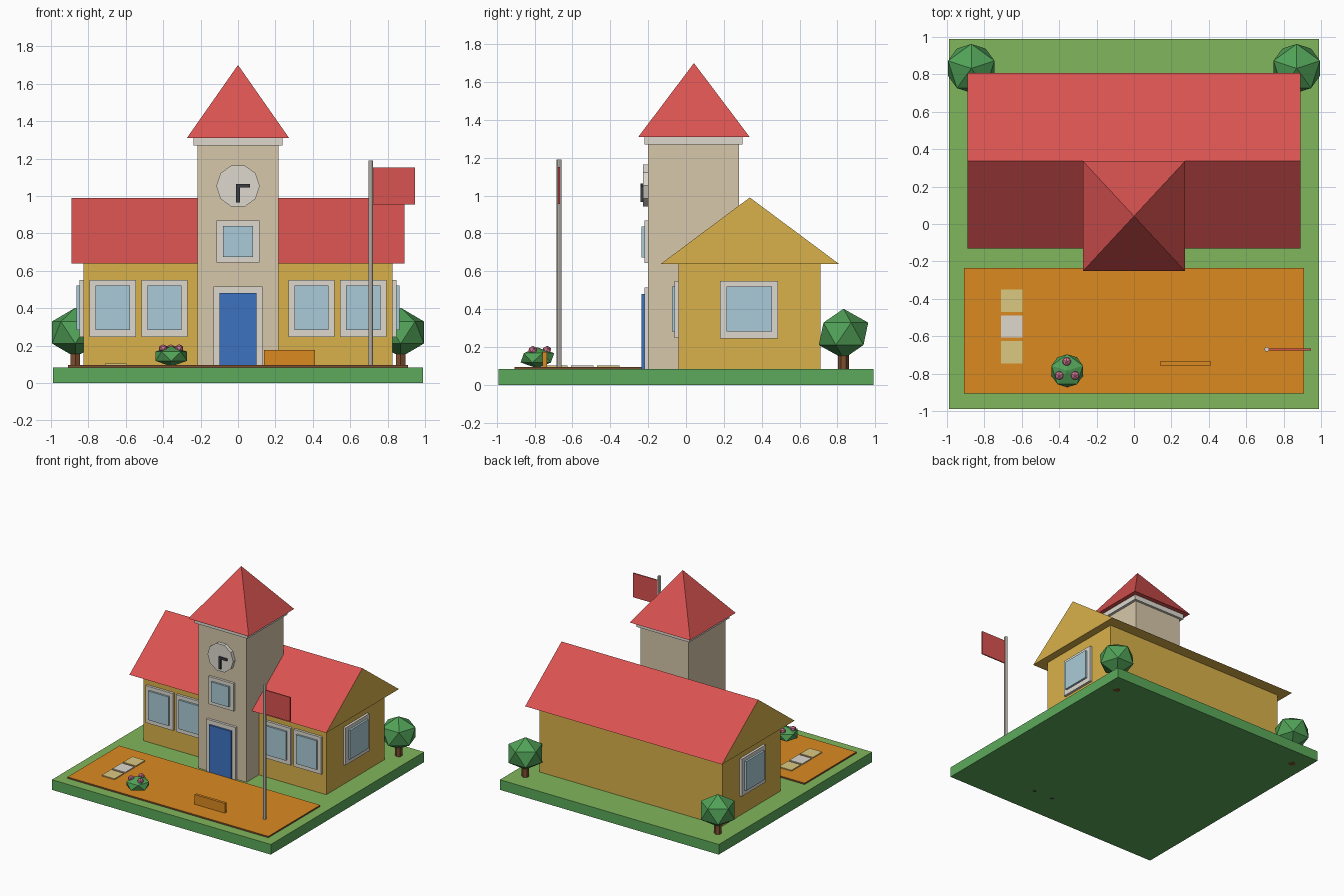
import bpy, bmesh, math
from mathutils import Matrix, Vector

if "Cube" in bpy.data.objects:
    bpy.data.objects.remove(bpy.data.objects["Cube"])


def mat(name, r, g, b):
    m = bpy.data.materials.new(name)
    m.diffuse_color = [(c / 255) ** 2.2 for c in (r, g, b)] + [1]
    m.use_nodes = True
    m.node_tree.nodes["Principled BSDF"].inputs["Base Color"].default_value = m.diffuse_color
    return m


LAWN = mat("lawn", 128, 180, 92)
GREEN = mat("green", 92, 168, 92)
LEAF = mat("leaf", 82, 160, 88)
ORANGE = mat("orange", 218, 136, 38)
BROWN = mat("brown", 125, 80, 50)
YELLOW = mat("yellow", 216, 176, 76)
BEIGE = mat("beige", 214, 198, 168)
RED = mat("red", 216, 84, 82)
WHITE = mat("white", 220, 216, 206)
SAND = mat("sand", 218, 200, 128)
GLASS = mat("glass", 168, 202, 214)
BLUE = mat("blue", 64, 114, 192)
DARK = mat("dark", 60, 62, 66)
PINK = mat("pink", 214, 120, 150)


def finish(name, bm, m, top=None):
    """Turn a bmesh into an object; upward faces can get a second material."""
    bmesh.ops.recalc_face_normals(bm, faces=bm.faces)
    me = bpy.data.meshes.new(name)
    me.materials.append(m)
    if top:
        me.materials.append(top)
        bm.normal_update()
        for f in bm.faces:
            f.material_index = int(f.normal.z > 0.3)
    bm.to_mesh(me)
    bm.free()
    ob = bpy.data.objects.new(name, me)
    bpy.context.collection.objects.link(ob)
    return ob


def box(name, x, y, z, m, top=None):
    bm = bmesh.new()
    bmesh.ops.create_cube(bm, size=1)
    for v in bm.verts:
        v.co = Vector([(r[0] + r[1]) / 2 + c * (r[1] - r[0]) for r, c in zip((x, y, z), v.co)])
    return finish(name, bm, m, top)


def ico(name, loc, r, rz, m):
    bm = bmesh.new()
    bmesh.ops.create_icosphere(bm, subdivisions=1, radius=1)
    bmesh.ops.transform(bm, verts=bm.verts, matrix=Matrix.Translation(loc)
                        @ Matrix.Diagonal((r, r, rz, 1)) @ Matrix.Rotation(math.pi / 2, 4, 'Z'))
    return finish(name, bm, m)


def cylinder(name, loc, r, depth, sides, m, rot=Matrix.Identity(4)):
    bm = bmesh.new()
    bmesh.ops.create_cone(bm, cap_ends=True, segments=sides, radius1=r, radius2=r, depth=depth,
                          matrix=Matrix.Translation(loc) @ rot)
    return finish(name, bm, m)


def prism(name, profile, x0, x1, m, top):
    """Extrude a (y, z) profile along x."""
    bm = bmesh.new()
    f = bm.faces.new([bm.verts.new((x0, y, z)) for y, z in profile])
    ext = bmesh.ops.extrude_face_region(bm, geom=[f])["geom"]
    bmesh.ops.translate(bm, vec=(x1 - x0, 0, 0),
                        verts=[e for e in ext if isinstance(e, bmesh.types.BMVert)])
    return finish(name, bm, m, top)


def front_panel(name, cx, wall, frame, pane, fz, pz, m=GLASS):
    """Framed window or door on a front wall; frame and pane are half widths."""
    box(name + "_frame", (cx - frame, cx + frame), (wall - 0.02, wall + 0.02), fz, WHITE)
    box(name + "_pane", (cx - pane, cx + pane), (wall - 0.035, wall + 0.01), pz, m)


# Ground and paved yard
box("ground", (-0.99, 0.99), (-0.99, 0.99), (0, 0.083), GREEN, LAWN)
box("yard", (-0.908, 0.908), (-0.905, -0.235), (0.07, 0.095), BROWN, ORANGE)
for i, m in enumerate((SAND, WHITE, SAND)):
    y = -0.41 - 0.138 * i
    box(f"hopscotch_tile_{i + 1}", (-0.71, -0.595), (y - 0.06, y + 0.06), (0.085, 0.103), m)

# Main building with gable roof
box("main_walls", (-0.827, 0.827), (-0.04, 0.71), (0.07, 0.645), YELLOW)
prism("gable_roof", [(-0.132, 0.64), (0.807, 0.64), (0.337, 0.99)], -0.89, 0.89, YELLOW, RED)

# Windows on the front and both ends
for s, side in ((-1, "left"), (1, "right")):
    for i, cx in enumerate((0.393, 0.67)):
        front_panel(f"{side}_window_{i + 1}", s * cx, -0.04, 0.124, 0.092,
                    (0.247, 0.55), (0.283, 0.52))
    box(f"{side}_end_window_frame", sorted((s * 0.81, s * 0.847)), (0.18, 0.487), (0.245, 0.55), WHITE)
    box(f"{side}_end_window_pane", sorted((s * 0.81, s * 0.863)), (0.215, 0.453), (0.283, 0.52), GLASS)

# Clock tower with cornice and pyramid roof
box("tower", (-0.217, 0.217), (-0.2, 0.28), (0.07, 1.275), BEIGE)
box("tower_cornice", (-0.239, 0.239), (-0.219, 0.299), (1.27, 1.312), WHITE)
spire = bmesh.new()
bmesh.ops.create_cone(spire, cap_ends=True, segments=4, radius1=math.sqrt(2), radius2=0, depth=1,
                      matrix=Matrix.Translation((0, 0.042, 1.505))
                      @ Matrix.Diagonal((0.273, 0.294, 0.39, 1))
                      @ Matrix.Rotation(math.pi / 4, 4, 'Z'))
bmesh.ops.remove_doubles(spire, verts=spire.verts, dist=1e-4)
finish("tower_roof", spire, RED)
front_panel("tower_window", 0, -0.2, 0.115, 0.08, (0.643, 0.868), (0.673, 0.838))
front_panel("door", 0, -0.2, 0.132, 0.1, (0.08, 0.515), (0.08, 0.48), BLUE)

# Clock face and hands
bm = bmesh.new()
bmesh.ops.create_circle(bm, cap_ends=True, segments=10, radius=0.116)
for v in bm.verts:
    a = v.index * math.tau / 10
    v.co = Vector((0.116 * math.cos(a), 0, 1.053 + 0.116 * math.sin(a)))
bm.free()
clock = bmesh.new()
ring = [(0.116 * math.cos(i * math.tau / 10), 1.053 + 0.116 * math.sin(i * math.tau / 10)) for i in range(10)]
face = clock.faces.new([clock.verts.new((x, -0.228, z)) for x, z in ring])
ext = bmesh.ops.extrude_face_region(clock, geom=[face])["geom"]
bmesh.ops.translate(clock, vec=(0, 0.04, 0), verts=[e for e in ext if isinstance(e, bmesh.types.BMVert)])
finish("clock_face", clock, WHITE)
box("minute_hand", (-0.01, 0.01), (-0.24, -0.22), (0.965, 1.065), DARK)
box("hour_hand", (-0.01, 0.065), (-0.238, -0.22), (1.045, 1.064), DARK)

# Flagpole and flag
cylinder("flagpole", (0.71, -0.67, 0.63), 0.013, 1.12, 8, WHITE)
box("flag", (0.715, 0.945), (-0.675, -0.665), (0.955, 1.152), RED)

# Bench panel with sunken legs
box("bench_panel", (0.138, 0.411), (-0.757, -0.735), (0.09, 0.175), ORANGE)
for i, x in enumerate((0.19, 0.36)):
    box(f"bench_leg_{i + 1}", (x - 0.015, x + 0.015), (-0.755, -0.737), (-0.001, 0.12), DARK)

# Flowering bush
ico("bush", (-0.357, -0.785, 0.143), 0.099, 0.055, LEAF)
for i, (x, y) in enumerate(((-0.36, -0.735), (-0.4, -0.81), (-0.315, -0.81))):
    ico(f"flower_{i + 1}", (x, y, 0.185), 0.026, 0.022, PINK)

# Trees at the back corners
for s, side in ((-1, "left"), (1, "right")):
    cylinder(f"{side}_trunk", (s * 0.87, 0.832, 0.11), 0.028, 0.222, 6, BROWN)
    ico(f"{side}_tree_crown", (s * 0.87, 0.832, 0.27), 0.146, 0.132, LEAF)
